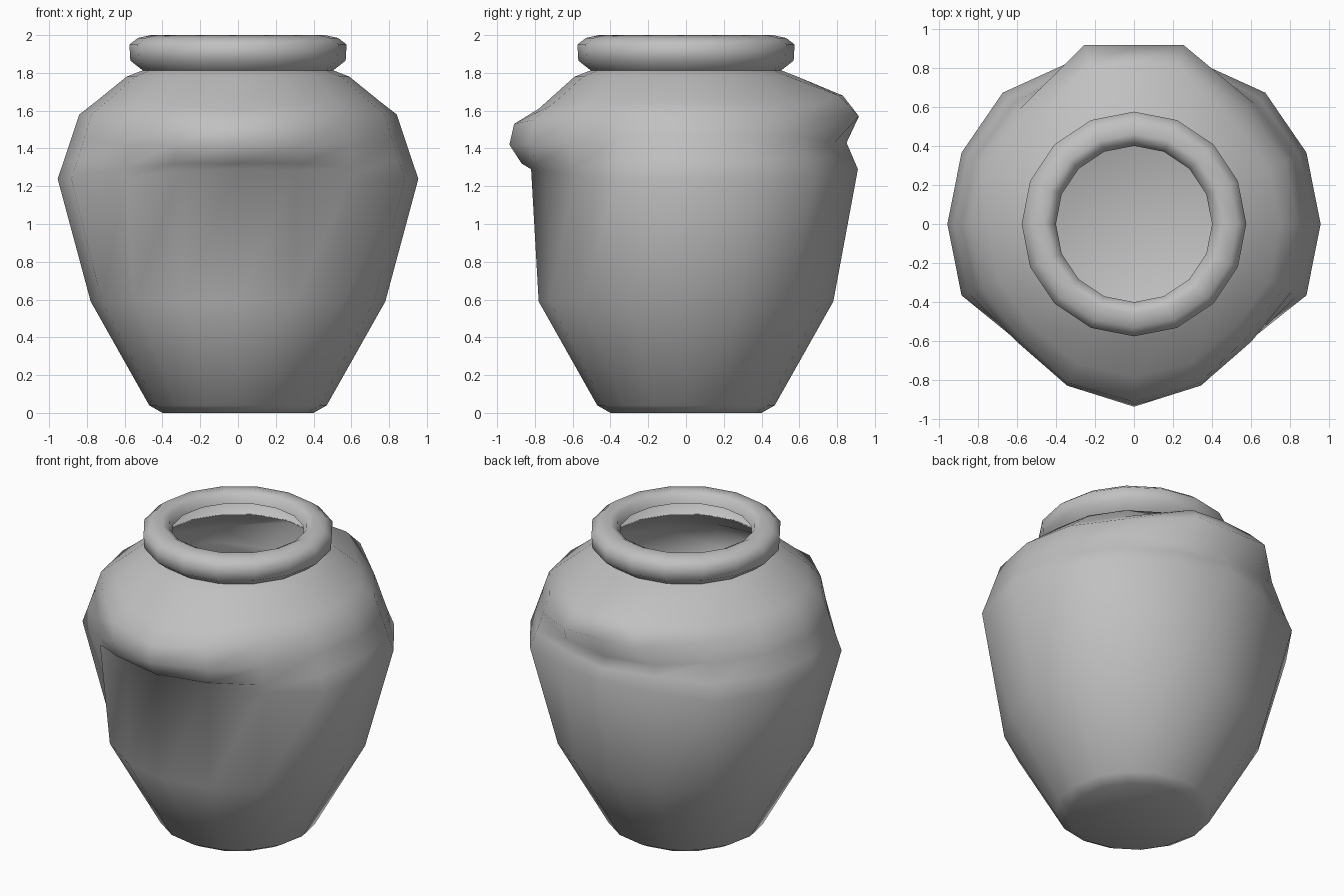
import bpy
import bmesh
from math import sin, cos, radians, pi

cube = bpy.data.objects.get("Cube")
if cube:
    bpy.data.objects.remove(cube)

SIDES = 16
STEP = 2 * pi / SIDES

clay = bpy.data.materials.new("grey_clay")
clay.use_nodes = True
clay.diffuse_color = (0.53, 0.53, 0.53, 1)
clay.node_tree.nodes["Principled BSDF"].inputs["Base Color"].default_value = (0.53, 0.53, 0.53, 1)


def lathe(name, profile, shape=None, floor=False):
    """Turn a profile of (radius, height); shape may bend single points."""
    bm = bmesh.new()
    rings = []
    for row, (r, z) in enumerate(profile):
        ring = []
        for col in range(SIDES):
            # column 0 faces the front
            side = (col + SIDES // 2) % SIDES - SIDES // 2
            radius, height, turn = shape(row, side, r, z) if shape else (r, z, 0)
            a = -pi / 2 + side * STEP + turn
            ring.append(bm.verts.new((radius * cos(a), radius * sin(a), height)))
        rings.append(ring)
    for low, high in zip(rings, rings[1:]):
        for i in range(SIDES):
            j = (i + 1) % SIDES
            bm.faces.new((low[i], low[j], high[j], high[i]))
    if floor:
        bm.faces.new(rings[0][::-1])
    for f in bm.faces:
        f.smooth = True
    mesh = bpy.data.meshes.new(name)
    bm.to_mesh(mesh)
    bm.free()
    mesh.materials.append(clay)
    obj = bpy.data.objects.new(name, mesh)
    bpy.context.collection.objects.link(obj)
    return obj


# Body: the five rows from FIRST up carry the front lip and the back bulge
FIRST = 3
body_profile = [(0.40, 0), (0.47, 0.04), (0.78, 0.59),
                (0.955, 1.24), (0.92, 1.34), (0.88, 1.46), (0.84, 1.58), (0.75, 1.65),
                (0.59, 1.78), (0.50, 1.815)]

# Overhanging lip above a recess, by columns away from the front
front_lip = {
    0: [(0.82, 1.29), (0.87, 1.32), (0.935, 1.42), (0.91, 1.53), (0.78, 1.61)],
    1: [(0.80, 1.28), (0.86, 1.32), (0.895, 1.42), (0.88, 1.55), (0.77, 1.63)],
    2: [(0.84, 1.25), (0.845, 1.30), (0.85, 1.42), (0.82, 1.57), (0.74, 1.655)],
}
# Small bulge with a notch below it, by columns away from the back
back_bulge = {
    0: [(0.91, 1.29), (0.88, 1.36), (0.85, 1.43), (0.915, 1.57), (0.83, 1.68)],
    1: [(0.89, 1.27), (0.86, 1.36), (0.85, 1.43), (0.95, 1.57), (0.84, 1.68)],
    2: [(0.95, 1.24), (0.91, 1.34), (0.87, 1.46), (0.83, 1.58), (0.74, 1.65)],
}


def bend(row, side, r, z):
    k = row - FIRST
    if 0 <= k < 5:
        front, back = abs(side), SIDES // 2 - abs(side)
        if front in front_lip:
            return (*front_lip[front][k], 0)
        if back in back_bulge:
            # pull the bulge's corners closer together
            turn = radians(7) * (1 if side > 0 else -1) if back == 1 and k > 2 else 0
            return (*back_bulge[back][k], turn)
    return r, z, 0


lathe("jar_body", body_profile, bend, floor=True)

# Thick rounded rim, open in the middle
lathe("jar_rim", [(0.50, 1.81), (0.57, 1.865), (0.575, 1.95), (0.53, 1.985),
                  (0.46, 2.0), (0.42, 1.98), (0.40, 1.93)])
